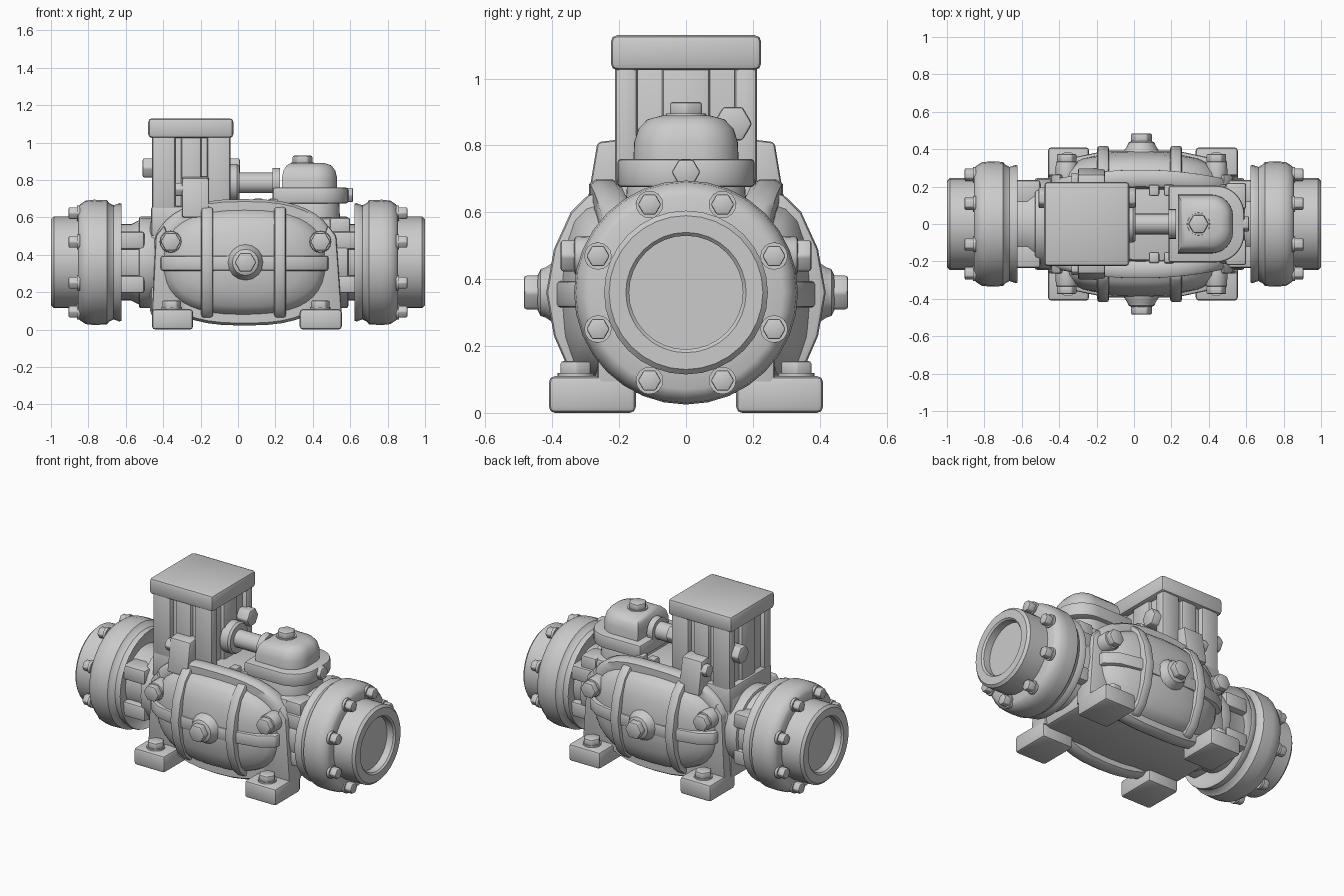
import bpy, bmesh
from math import sin, cos, pi, radians, copysign
from mathutils import Vector

if "Cube" in bpy.data.objects:
    bpy.data.objects.remove(bpy.data.objects["Cube"])


def loft(name, rings, bevel=0.0, angle=35):
    """Skin equal-length closed rings, cap the ends, optionally bevel sharp edges."""
    bm = bmesh.new()
    vr = [[bm.verts.new(p) for p in r] for r in rings]
    n = len(vr[0])
    for a, b in zip(vr, vr[1:]):
        for i in range(n):
            bm.faces.new((a[i], a[(i + 1) % n], b[(i + 1) % n], b[i]))
    bm.faces.new(vr[0])
    bm.faces.new(vr[-1])
    bmesh.ops.recalc_face_normals(bm, faces=bm.faces)
    if bevel:
        edges = [e for e in bm.edges if e.calc_face_angle(0) > radians(30)]
        bmesh.ops.bevel(bm, geom=edges, offset=bevel, segments=2, profile=0.5,
                        affect='EDGES', clamp_overlap=True)
    me = bpy.data.meshes.new(name)
    bm.to_mesh(me)
    bm.free()
    me.shade_smooth()
    me.set_sharp_from_angle(angle=radians(angle))
    ob = bpy.data.objects.new(name, me)
    bpy.context.collection.objects.link(ob)
    return ob


def box(name, x, y, z, bevel=0.015):
    y = sorted(y)
    rings = [[(x[0], y[0], h), (x[1], y[0], h), (x[1], y[1], h), (x[0], y[1], h)] for h in z]
    return loft(name, rings, bevel)


def prism(name, pts, axis, lo, hi, bevel=0.012):
    """Extrude a 2D outline along an axis (0=x, 1=y, 2=z)."""
    def put(p, t):
        q = list(p)
        q.insert(axis, t)
        return q
    return loft(name, [[put(p, t) for p in pts] for t in (lo, hi)], bevel)


def lathe(name, origin, direction, profile, n=32, bevel=0.0, phase=0.0):
    """Revolve (distance, radius) pairs around a direction."""
    q = Vector(direction).to_track_quat('Z', 'Y')
    rings = [[Vector(origin) + q @ Vector((r * cos(2 * pi * i / n + phase),
              r * sin(2 * pi * i / n + phase), t)) for i in range(n)] for t, r in profile]
    return loft(name, rings, bevel)


def bolt(name, origin, direction, r, h):
    lathe(name, origin, direction, [(0, r), (h, r)], 6, r * 0.15)


CX, CZ = 0.035, 0.36


def oval(y, rx, rz, side=1, bend=0.0, n=40):
    pts = []
    for i in range(n):
        c, s = cos(2 * pi * i / n), sin(2 * pi * i / n)
        dx = rx * copysign(abs(c) ** 0.77, c)
        dz = rz * copysign(abs(s) ** 0.77, s)
        pts.append((CX + dx, side * (y - bend * (dx / 0.5) ** 2), CZ + dz))
    return pts


# Central casing
loft("casing_core", [oval(-0.24, 0.47, 0.30), oval(0.24, 0.47, 0.30)], 0.02)
box("casing_block", (-0.47, 0.54), (-0.21, 0.21), (0.07, 0.60), 0.03)

# End pipes and bolted flanges
for s, side in ((-1, "left"), (1, "right")):
    d = (s, 0, 0)
    o = (0, 0, 0.36)
    lathe(side + "_pipe_end", o, d, [(0.80, 0.245), (0.985, 0.245), (1.0, 0.23),
          (1.0, 0.18), (0.99, 0.17), (0.945, 0.17)])
    lathe(side + "_flange", o, d, [(0.66, 0.22), (0.645, 0.29), (0.622, 0.313), (0.635, 0.316),
          (0.665, 0.305), (0.69, 0.318), (0.70, 0.332), (0.77, 0.335), (0.815, 0.33),
          (0.845, 0.31), (0.855, 0.29), (0.855, 0.20)])
    lathe(side + "_neck", o, d, [(0.40, 0.23), (0.53, 0.225), (0.57, 0.205), (0.70, 0.205)])
    for k in range(8):
        a = pi / 8 + k * pi / 4
        p = (s * 0.845, 0.285 * cos(a), 0.36 + 0.285 * sin(a))
        lathe(side + "_flange_washer", p, d, [(0, 0.041), (0.017, 0.041)], 16)
        bolt(side + "_flange_bolt", p, d, 0.035, 0.06)
    # collar and lugs between casing and flange
    x0, x1 = sorted((s * 0.53 if s < 0 else 0.59, s * 0.44))
    lathe(side + "_collar", (x0, 0, 0.36), (1, 0, 0), [(0, 0.245), (x1 - x0, 0.245)], 24, 0.012)
    for y in (-1, 1):
        for z in (-1, 1):
            xs = sorted((s * 0.50, s * 0.66))
            zs = sorted((0.36 + z * 0.07, 0.36 + z * 0.165))
            box(side + "_neck_lug", xs, (y * 0.10, y * 0.235), zs)

# Domed covers front and back
for s, side in ((-1, "front"), (1, "back")):
    b = 0.06
    loft(side + "_cover_rim", [oval(y, rx, rz, s, b) for y, rx, rz in
         ((0.20, 0.48, 0.325), (0.22, 0.495, 0.338), (0.27, 0.495, 0.338),
          (0.29, 0.48, 0.325), (0.29, 0.44, 0.29))], 0, 50)
    loft(side + "_cover_dome", [oval(y, rx, rz, s, b) for y, rx, rz in
         ((0.25, 0.445, 0.29), (0.31, 0.43, 0.27), (0.345, 0.395, 0.235),
          (0.372, 0.31, 0.165), (0.387, 0.17, 0.085), (0.39, 0.05, 0.03))], 0, 50)
    rib = [(0.22, 0.66), (0.29, 0.655), (0.345, 0.60), (0.395, 0.49), (0.418, 0.36),
           (0.395, 0.23), (0.345, 0.115), (0.29, 0.065), (0.22, 0.06)]
    for x in (-0.165, 0.225):
        prism(side + "_cover_rib", [(s * y, z) for y, z in rib], 0, x - 0.032, x + 0.032, 0.015)
    bar = [(-0.42, 0.2), (-0.41, 0.30), (-0.33, 0.355), (-0.15, 0.392), (0.23, 0.392),
           (0.40, 0.355), (0.48, 0.30), (0.49, 0.2)]
    prism(side + "_cover_bar", [(x, s * y) for x, y in bar], 2, 0.315, 0.395)
    # central hub and plug
    lathe(side + "_hub", (0.04, s * 0.36, 0.36), (0, s, 0),
          [(0, 0.10), (0.03, 0.095), (0.06, 0.075), (0.075, 0.07), (0.085, 0.05)], 16)
    bolt(side + "_hub_plug", (0.04, s * 0.43, 0.36), (0, s, 0), 0.058, 0.055)
    for x in (-0.36, 0.44):
        lathe(side + "_cover_boss", (x, s * 0.2, 0.47), (0, s, 0), [(0, 0.06), (0.135, 0.058)], 16, 0.01)
        bolt(side + "_cover_bolt", (x, s * 0.33, 0.47), (0, s, 0), 0.054, 0.045)

    # Feet with gussets and hold-down bolts
    for m, x0, x1 in ((-1, -0.46, -0.24), (1, 0.33, 0.555)):
        box(side + "_foot", (x0, x1), (s * 0.15, s * 0.41), (0, 0.11), 0.018)
        xm = -0.355 if m < 0 else 0.44
        lathe(side + "_foot_washer", (xm, s * 0.33, 0.10), (0, 0, 1), [(0, 0.055), (0.02, 0.055)], 16)
        bolt(side + "_foot_bolt", (xm, s * 0.33, 0.11), (0, 0, 1), 0.052, 0.045)
        out = x0 if m < 0 else x1
        ys = sorted((s * 0.14, s * 0.265))
        prism(side + "_foot_gusset", [(out, 0.08), (xm - m * 0.09, 0.08), (xm - m * 0.05, 0.3),
              (xm + m * 0.04, 0.56), (xm + m * 0.085, 0.5)], 1, *ys)

# Control tower
box("tower_core", (-0.43, -0.07), (-0.18, 0.18), (0.5, 1.05))
box("tower_base", (-0.465, -0.04), (-0.215, 0.215), (0.5, 0.66))
box("tower_cap", (-0.48, -0.025), (-0.225, 0.225), (1.025, 1.13), 0.02)
for x0, x1 in ((-0.46, -0.335), (-0.165, -0.04)):
    for s in (-1, 1):
        box("tower_post", (x0, x1), (s * 0.145, s * 0.213), (0.6, 1.04))
box("tower_end_panel", (-0.45, -0.05), (-0.072, 0.072), (0.6, 1.04))
box("tower_side_panel", (-0.305, -0.195), (-0.203, 0.203), (0.6, 1.04))
for s, side in ((-1, "left"), (1, "right")):
    x = -0.25 + s * 0.17
    bolt(side + "_tower_bolt", (x, 0.14, 0.865), (s, 0, 0), 0.058, 0.09)
for s, side in ((-1, "front"), (1, "back")):
    clip = [(s * 0.16, 0.60), (s * 0.30, 0.60), (s * 0.265, 0.81), (s * 0.18, 0.82)]
    prism(side + "_tower_bracket", clip, 0, -0.30, -0.155)
    bolt(side + "_bracket_bolt", (-0.29, s * 0.235, 0.75), (-1, 0, 0), 0.04, 0.045)
    for x in (0.08, 0.16):
        box(side + "_top_lug", (x, x + 0.055), (s * 0.15, s * 0.21), (0.6, 0.70), 0.01)

# Transfer pipe from tower to pump head
lathe("transfer_pipe", (-0.06, 0, 0.785), (1, 0, 0),
      [(0, 0.10), (0.055, 0.10), (0.068, 0.09), (0.068, 0.055), (0.245, 0.055),
       (0.245, 0.08), (0.285, 0.08)], 24)


# Pump head: square at the tower end, rounded at the outer end
def head(x0, x1, hy, z, n=10):
    r = 0.75 * hy
    pts = [(x0, hy, z), (x0, -hy, z)]
    for sy, a0 in ((-1, -pi / 2), (1, 0)):
        for i in range(n + 1):
            a = a0 + i * pi / 2 / n
            pts.append((x1 - r + r * cos(a), sy * (hy - r) + r * sin(a), z))
    return pts


loft("head_neck", [head(0.20, 0.55, 0.19, 0.50), head(0.21, 0.54, 0.175, 0.70)], 0.01)
loft("head_flange", [head(0.185, 0.59, 0.205, z) for z in (0.675, 0.76)], 0.012)
loft("head_dome", [head(0.235, 0.53, 0.158, 0.74), head(0.235, 0.53, 0.155, 0.81),
     head(0.243, 0.52, 0.142, 0.85), head(0.26, 0.50, 0.115, 0.878),
     head(0.28, 0.465, 0.07, 0.89)], 0, 40)
lathe("head_cap_washer", (0.345, 0, 0.87), (0, 0, 1), [(0, 0.065), (0.025, 0.06)], 20)
bolt("head_cap_bolt", (0.345, 0, 0.885), (0, 0, 1), 0.055, 0.045)
bolt("head_end_bolt", (0.56, 0, 0.72), (1, 0, 0), 0.043, 0.055)
for s, side in ((-1, "front"), (1, "back")):
    box(side + "_head_shoulder", (0.49, 0.60), (s * 0.08, s * 0.22), (0.50, 0.60))
